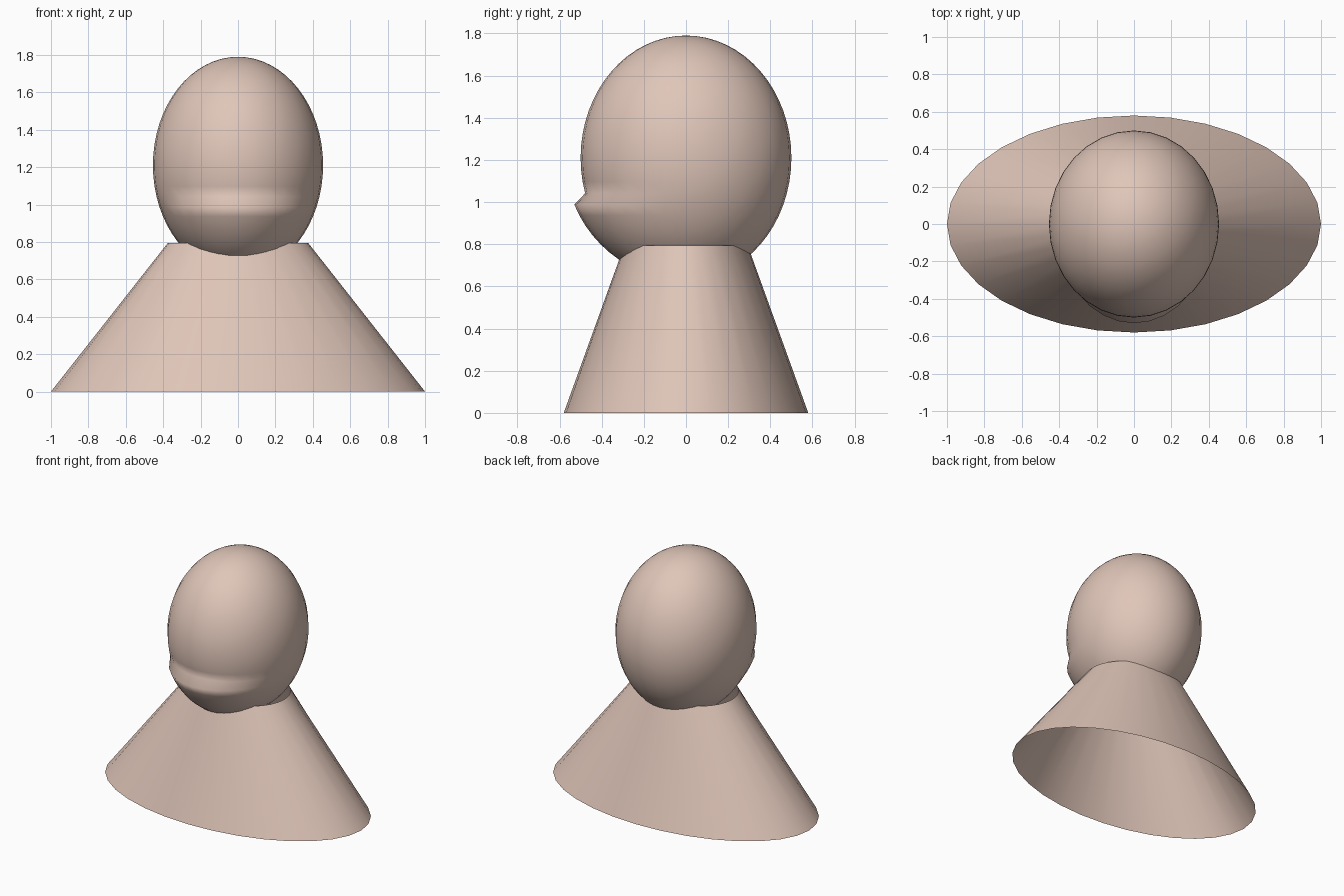
import bpy, bmesh, math

if "Cube" in bpy.data.objects:
    bpy.data.objects.remove(bpy.data.objects["Cube"])

skin = bpy.data.materials.new("pale_clay")
skin.diffuse_color = (0.74, 0.56, 0.48, 1.0)
skin.use_nodes = True
skin.node_tree.nodes["Principled BSDF"].inputs["Base Color"].default_value = skin.diffuse_color


def add_object(name, bm):
    """Turn a bmesh into a smooth-shaded object of the single colour."""
    bmesh.ops.recalc_face_normals(bm, faces=bm.faces)
    for face in bm.faces:
        face.smooth = True
    mesh = bpy.data.meshes.new(name)
    bm.to_mesh(mesh)
    bm.free()
    mesh.materials.append(skin)
    obj = bpy.data.objects.new(name, mesh)
    bpy.context.collection.objects.link(obj)
    return obj


# Shoulders: open elliptical cone, 2 wide at the base
HEIGHT, TOP_SCALE = 0.795, 0.375
bm = bmesh.new()
bmesh.ops.create_cone(bm, cap_ends=False, segments=32, radius1=1.0,
                      radius2=TOP_SCALE, depth=HEIGHT)
for v in bm.verts:
    v.co.y *= 0.58 if v.co.z < 0 else 0.78
    v.co.z += HEIGHT / 2
# the top ellipse is a little rounder than the base
add_object("shoulders", bm)

# Head: egg-shaped ball with the jaw pushed forward
RX, RY, RZ, CENTRE = 0.455, 0.5, 0.58, 1.21
LEFT_EDGE = math.radians(-60)
bm = bmesh.new()
bmesh.ops.create_uvsphere(bm, u_segments=32, v_segments=32, radius=1.0)
for v in bm.verts:
    angle = math.atan2(v.co.x, -v.co.y)
    jaw = v.co.z < -0.34 and LEFT_EDGE < angle < math.pi / 2
    forward = 1.147 if jaw else 1.0
    v.co = (v.co.x * RX, v.co.y * RY * forward, v.co.z * RZ + CENTRE)
add_object("head", bm)
